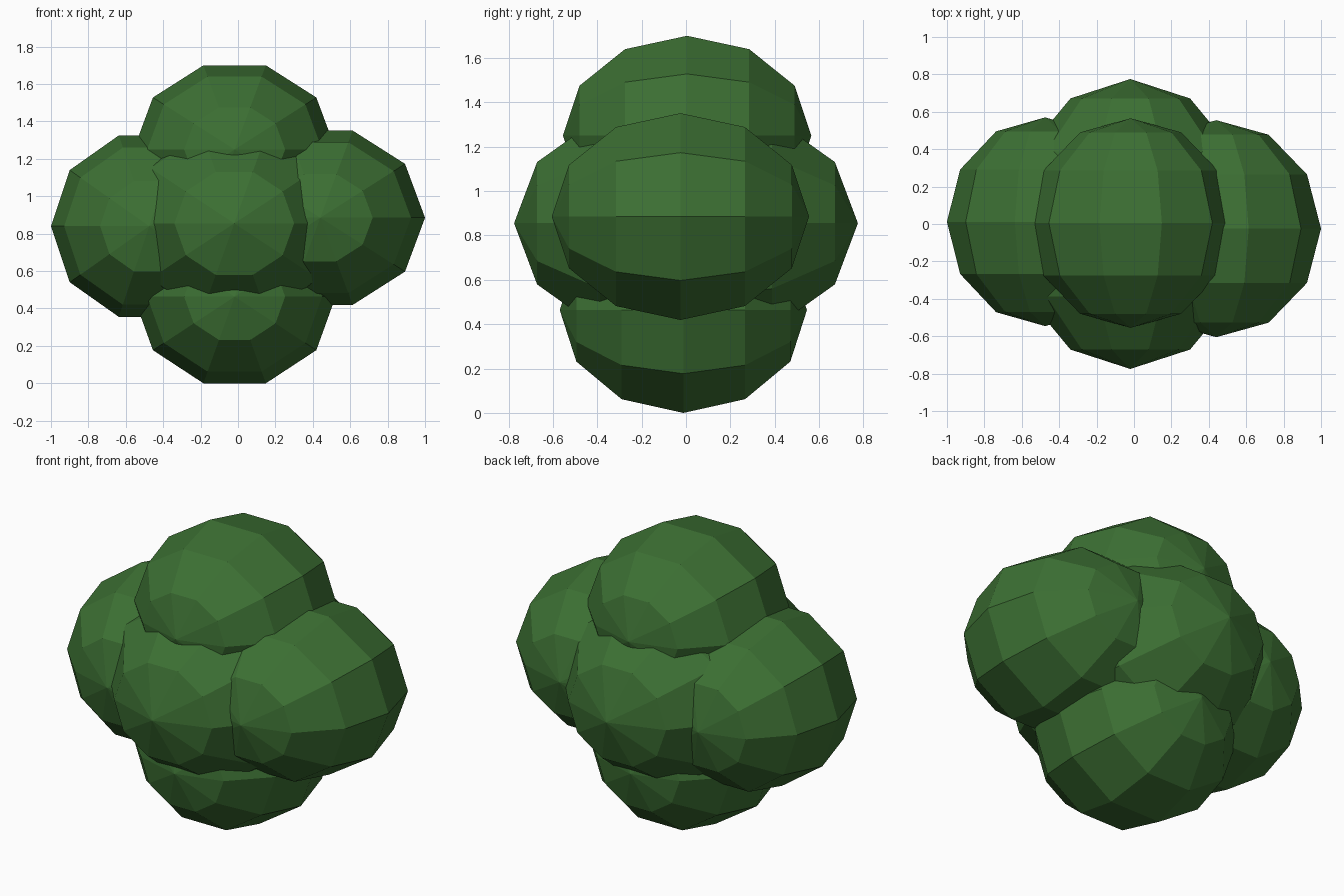
import bpy, bmesh, math

if "Cube" in bpy.data.objects:
    bpy.data.objects.remove(bpy.data.objects["Cube"])

green = bpy.data.materials.new("leaf green")
green.diffuse_color = (0.045, 0.16, 0.033, 1)
green.use_nodes = True
green.node_tree.nodes["Principled BSDF"].inputs["Base Color"].default_value = green.diffuse_color

SEGMENTS, RINGS = 10, 6


def leaf_clump(name, centre, radii):
    """Low-poly sphere with its poles along y and a corner pointing along x."""
    bm = bmesh.new()

    def point(lat, lon):
        return bm.verts.new((
            centre[0] + radii[0] * math.sin(lat) * math.cos(lon),
            centre[1] - radii[1] * math.cos(lat),
            centre[2] + radii[2] * math.sin(lat) * math.sin(lon)))

    front = point(0, 0)
    back = point(math.pi, 0)
    rings = [[point(math.pi * r / RINGS, math.tau * s / SEGMENTS)
              for s in range(SEGMENTS)] for r in range(1, RINGS)]
    for s in range(SEGMENTS):
        n = (s + 1) % SEGMENTS
        bm.faces.new((front, rings[0][s], rings[0][n]))
        bm.faces.new((back, rings[-1][n], rings[-1][s]))
        for a, b in zip(rings, rings[1:]):
            bm.faces.new((a[s], b[s], b[n], a[n]))
    bmesh.ops.recalc_face_normals(bm, faces=bm.faces)
    mesh = bpy.data.meshes.new(name)
    bm.to_mesh(mesh)
    bm.free()
    mesh.materials.append(green)
    bpy.context.collection.objects.link(bpy.data.objects.new(name, mesh))


# Five overlapping clumps of foliage
leaf_clump("middle_clump", (-0.02, 0.0, 0.855), (0.64, 0.775, 0.58))
leaf_clump("top_clump", (-0.018, 0.005, 1.25), (0.54, 0.56, 0.473))
leaf_clump("bottom_clump", (-0.018, -0.012, 0.463), (0.54, 0.557, 0.487))
leaf_clump("left_clump", (-0.475, 0.012, 0.84), (0.525, 0.558, 0.51))
leaf_clump("right_clump", (0.44, -0.025, 0.885), (0.56, 0.58, 0.49))
